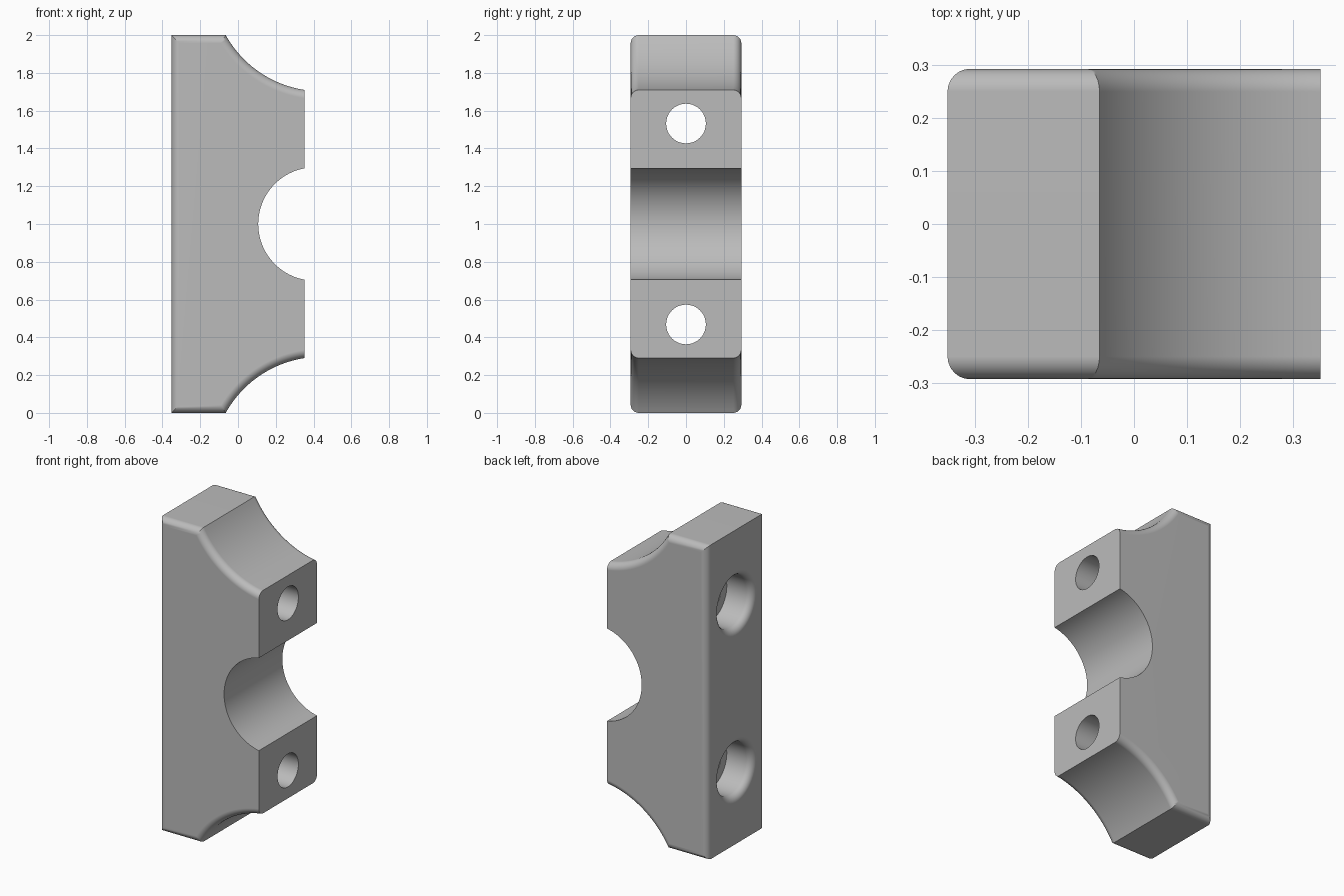
import bpy, bmesh, math
from mathutils import Vector

if "Cube" in bpy.data.objects:
    bpy.data.objects.remove(bpy.data.objects["Cube"], do_unlink=True)

HX, HY, H = 0.352, 0.293, 2.0   # half depth, half width, height
FILLET = 0.043
NOTCH = (0.407, 1.0, 0.30)      # x, z, radius
SCOOP = (0.44, 2.281, 0.578)    # x, z, radius

grey = bpy.data.materials.new("plain grey")
grey.use_nodes = True
colour = (0.5, 0.5, 0.5, 1)
grey.diffuse_color = colour
grey.node_tree.nodes["Principled BSDF"].inputs["Base Color"].default_value = colour


def make_object(name, bm):
    bmesh.ops.recalc_face_normals(bm, faces=bm.faces)
    mesh = bpy.data.meshes.new(name)
    bm.to_mesh(mesh)
    bm.free()
    mesh.materials.append(grey)
    obj = bpy.data.objects.new(name, mesh)
    bpy.context.collection.objects.link(obj)
    return obj


def arc(circle, start, end, steps):
    cx, cz, r = circle
    return [(cx + r * math.cos(start + (end - start) * i / steps),
             cz + r * math.sin(start + (end - start) * i / steps))
            for i in range(steps + 1)]


# Side outline: upper half, then its mirror image below the notch centre
sx, sz, sr = SCOOP
scoop_start = math.pi + math.asin((sz - H) / sr)
scoop_end = 1.5 * math.pi - math.asin((sx - HX) / sr)
notch_start = math.pi - math.acos((NOTCH[0] - HX) / NOTCH[2])
upper = [(-HX, H)] + arc(SCOOP, scoop_start, scoop_end, 24)
upper += arc(NOTCH, notch_start, math.pi, 24)
outline = upper + [(x, H - z) for x, z in reversed(upper[:-1])]

# Clamp body: extruded outline with rounded outer edges
bm = bmesh.new()
face = bm.faces.new([bm.verts.new((x, -HY, z)) for x, z in outline])
extruded = bmesh.ops.extrude_face_region(bm, geom=[face])
bmesh.ops.translate(bm, vec=(0, 2 * HY, 0),
                    verts=[v for v in extruded["geom"] if isinstance(v, bmesh.types.BMVert)])


def is_rounded(edge):
    a, b = (v.co for v in edge.verts)
    mid = (a + b) / 2
    in_notch = math.hypot(mid.x - NOTCH[0], mid.z - NOTCH[1]) < NOTCH[2] + 0.01
    return abs(a.y - b.y) < 0.001 and mid.x < HX - 0.001 and not in_notch


bmesh.ops.bevel(bm, geom=[e for e in bm.edges if is_rounded(e)], offset=FILLET,
                offset_type='OFFSET', segments=6, profile=0.5, affect='EDGES')
body = make_object("clamp_body", bm)


# Bolt hole cutter: turned profile with a rounded mouth and a wide counterbore
def bolt_cutter(name, z):
    bore, hole, depth = 0.165, 0.105, 0.18
    profile = [(-HX - 0.05, 0), (-HX - 0.05, bore + FILLET)]
    for i in range(7):
        t = i / 6 * math.pi / 2
        profile.append((-HX + FILLET * (1 - math.cos(t)),
                        bore + FILLET * (1 - math.sin(t))))
    profile += [(depth - HX, bore), (depth - HX, hole), (HX + 0.05, hole), (HX + 0.05, 0)]
    bm = bmesh.new()
    verts = [bm.verts.new((x, 0, z + r)) for x, r in profile]
    edges = [bm.edges.new(pair) for pair in zip(verts, verts[1:])]
    bmesh.ops.spin(bm, geom=verts + edges, cent=(0, 0, z), axis=(1, 0, 0),
                   angle=2 * math.pi, steps=48)
    bmesh.ops.remove_doubles(bm, verts=bm.verts, dist=0.0001)
    obj = make_object(name, bm)
    obj.hide_render = True
    obj.hide_set(True)
    return obj


bpy.context.view_layer.objects.active = body
body.select_set(True)
for name, z in (("lower_hole_cutter", 0.468), ("upper_hole_cutter", 1.532)):
    cutter = bolt_cutter(name, z)
    cut = body.modifiers.new(name, 'BOOLEAN')
    cut.operation = 'DIFFERENCE'
    cut.solver = 'EXACT'
    cut.object = cutter
    bpy.ops.object.modifier_apply(modifier=cut.name)
    bpy.data.objects.remove(cutter, do_unlink=True)

# Smooth fillets and bores, crisp corners, flat large faces
bpy.ops.object.shade_smooth_by_angle(angle=math.radians(30))
weighted = body.modifiers.new("weighted_normals", 'WEIGHTED_NORMAL')
weighted.keep_sharp = True
